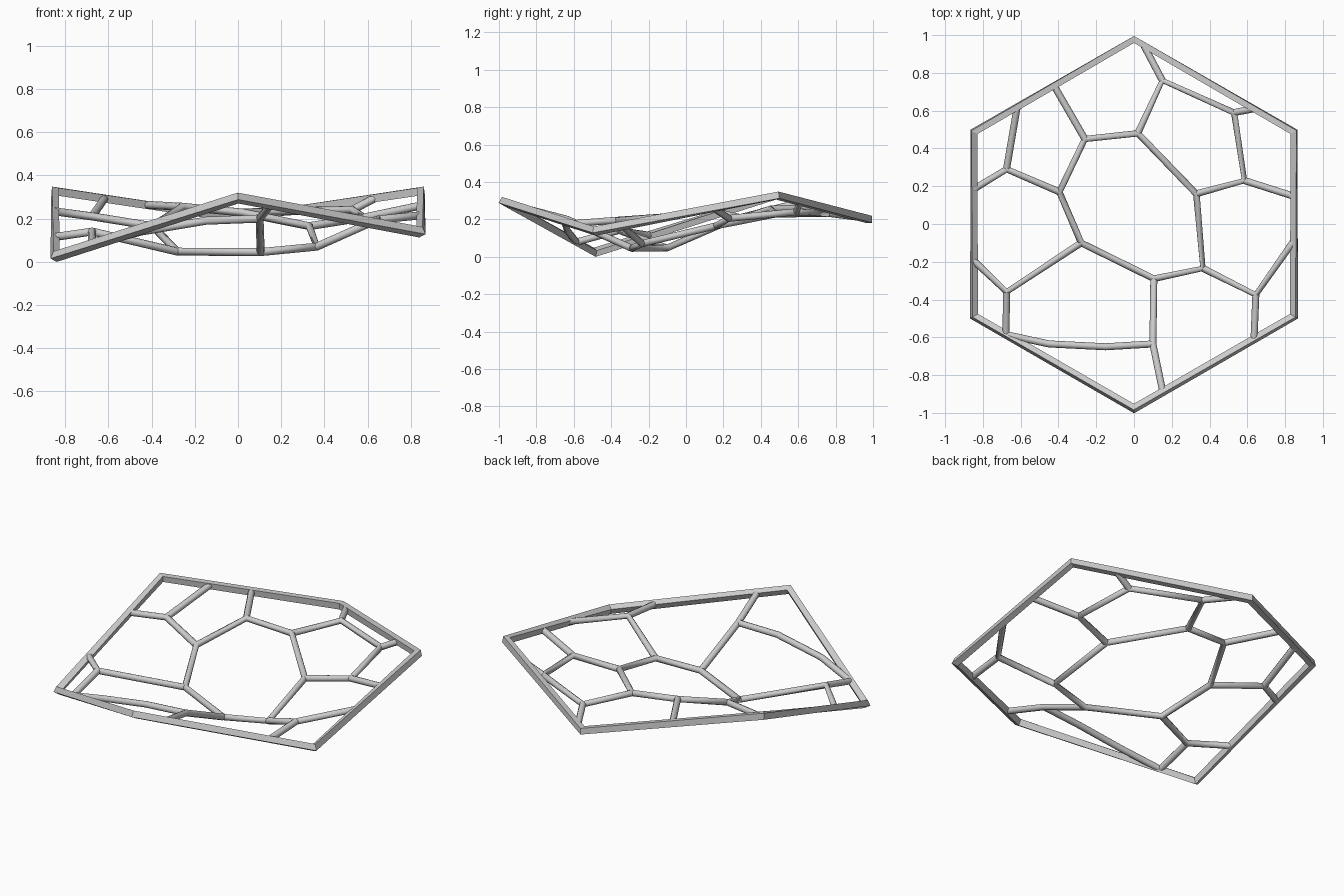
import bpy
from math import radians
from mathutils import Vector

if "Cube" in bpy.data.objects:
    bpy.data.objects.remove(bpy.data.objects["Cube"])

# Warped hexagon corners, anticlockwise from the back
corners = [Vector(c) for c in [(0, .977, .20), (-.847, .488, .327), (-.847, -.488, .024),
                               (0, -.977, .295), (.847, -.488, .137), (.847, .488, .327)]]


def rim(i, t):
    """Point at fraction t along frame side i."""
    return corners[i].lerp(corners[(i + 1) % 6], t)


def bar(name, points, radius, sides, cyclic=False, smooth=True, tilts=None):
    """Polyline swept with a regular polygon section, made into a mesh."""
    cu = bpy.data.curves.new(name, 'CURVE')
    cu.dimensions = '3D'
    cu.twist_mode = 'Z_UP'
    cu.bevel_depth = radius
    cu.bevel_resolution = (sides - 4) // 2
    cu.use_fill_caps = True
    sp = cu.splines.new('POLY')
    sp.points.add(len(points) - 1)
    for i, (p, co) in enumerate(zip(sp.points, points)):
        p.co = (*co, 1)
        if tilts:
            p.tilt = radians(tilts[i])
    sp.use_cyclic_u = cyclic
    tmp = bpy.data.objects.new(name + "_path", cu)
    bpy.context.collection.objects.link(tmp)
    dg = bpy.context.evaluated_depsgraph_get()
    mesh = bpy.data.meshes.new_from_object(tmp.evaluated_get(dg))
    bpy.data.objects.remove(tmp)
    mesh.name = name
    for f in mesh.polygons:
        f.use_smooth = smooth and len(f.vertices) == 4
    ob = bpy.data.objects.new(name, mesh)
    bpy.context.collection.objects.link(ob)
    return ob


# Outer frame: square bar, lying flat at the back and rolled on edge at the front
bar("outer_frame", corners, .026, 4, cyclic=True, smooth=False,
    tilts=[45, 35, 20, 15, 20, 35])

# Inner web nodes
A, B, C, D = (-.26, .45, .255), (.02, .48, .228), (.33, .16, .165), (.365, -.235, .07)
E, F, G = (.105, -.29, .045), (-.28, -.10, .047), (-.395, .17, .165)
H, I, J = (.15, .76, .232), (.53, .59, .24), (.585, .23, .205)
K, L, N, P = (.645, -.375, .195), (.10, -.635, .20), (-.675, -.36, .14), (-.675, .29, .21)
M = rim(2, .2)

R = .0185
bar("central_ring", [A, B, C, D, E, F, G], R, 8, cyclic=True)

# Branches from the ring out to the frame
branches = {
    "back_left_strut": [A, rim(0, .50)],
    "left_strut": [G, P, rim(1, .31)],
    "left_fork": [P, rim(0, .73)],
    "back_right_cell": [B, H, I, J, C],
    "back_strut": [H, rim(5, .94)],
    "back_right_strut": [I, rim(5, .25)],
    "right_strut": [J, rim(4, .65)],
    "lower_right_strut": [D, K, rim(4, .41)],
    "lower_right_fork": [K, rim(3, .75)],
    "front_strut": [E, L, rim(3, .18)],
    "front_curve": [L, (-.15, -.65, .19), (-.45, -.635, .14), M],
    "lower_left_strut": [F, N, rim(1, .70)],
    "lower_left_fork": [N, M],
}
for name, pts in branches.items():
    bar(name, pts, R, 8)
